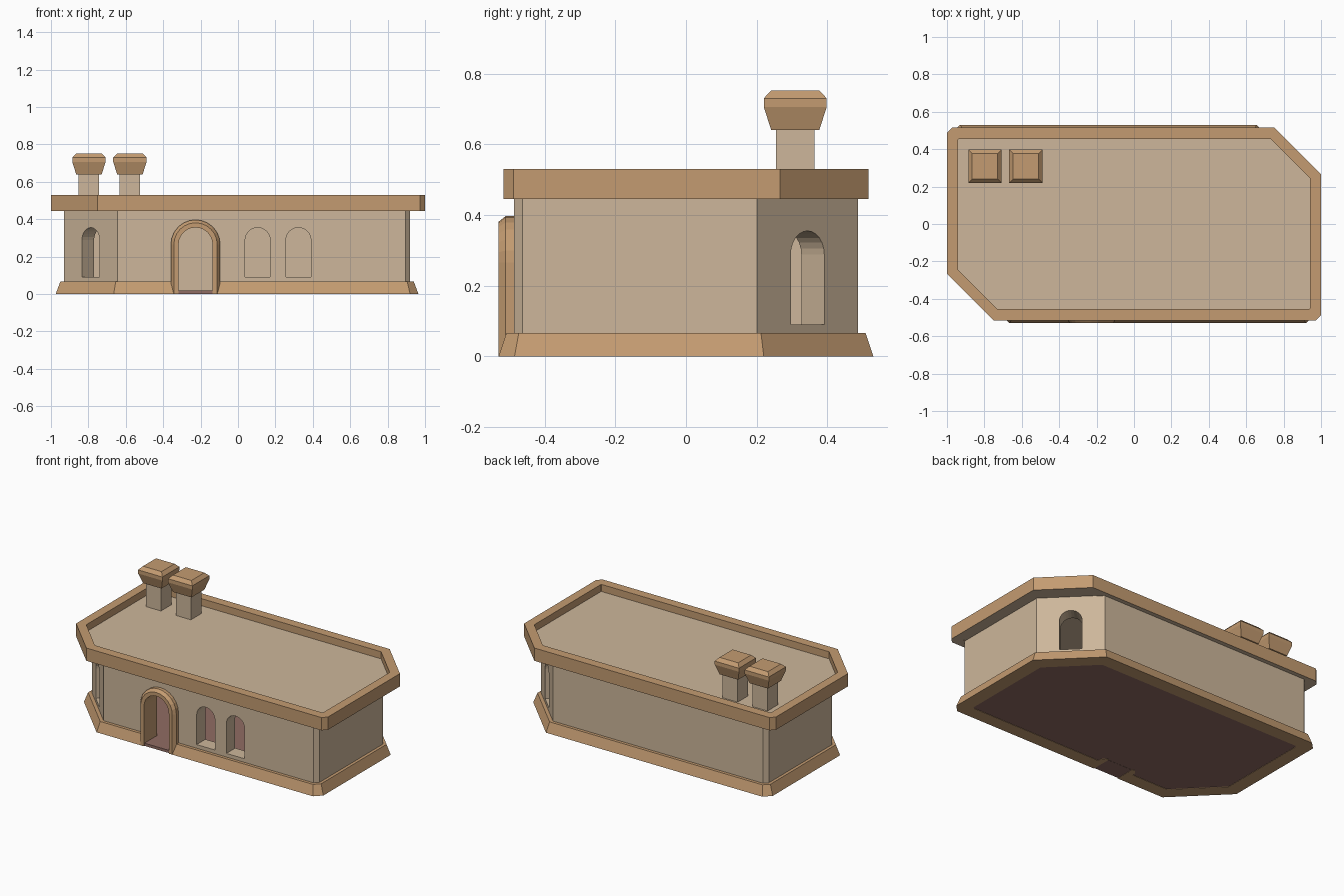
import bpy, bmesh, math
from mathutils import Matrix, Vector

if "Cube" in bpy.data.objects:
    bpy.data.objects.remove(bpy.data.objects["Cube"])


def material(name, rgb):
    m = bpy.data.materials.new(name)
    m.use_nodes = True
    m.diffuse_color = (*rgb, 1)
    bsdf = m.node_tree.nodes["Principled BSDF"]
    bsdf.inputs["Base Color"].default_value = (*rgb, 1)
    bsdf.inputs["Roughness"].default_value = 0.9
    return m


PLASTER = material("pale plaster", (0.61, 0.47, 0.325))
STONE = material("warm stone", (0.55, 0.33, 0.165))
FLOOR = material("red brown floor", (0.28, 0.15, 0.125))


def loft(name, loops, mat, closed=False):
    """Skin a row of closed loops; cap the ends, or join last to first."""
    bm = bmesh.new()
    rows = [[bm.verts.new(p) for p in loop] for loop in loops]
    n = len(rows[0])
    pairs = list(zip(rows, rows[1:])) + ([(rows[-1], rows[0])] if closed else [])
    for a, b in pairs:
        for i in range(n):
            j = (i + 1) % n
            bm.faces.new((a[i], a[j], b[j], b[i]))
    if not closed:
        bm.faces.new(rows[0])
        bm.faces.new(rows[-1])
    bmesh.ops.recalc_face_normals(bm, faces=bm.faces)
    mesh = bpy.data.meshes.new(name)
    bm.to_mesh(mesh)
    bm.free()
    mesh.materials.append(mat)
    ob = bpy.data.objects.new(name, mesh)
    bpy.context.collection.objects.link(ob)
    return ob


def footprint(hx, hy, big, small, z, cx=-0.005):
    """Rectangle with two large and two small cut corners."""
    half = [(hx, -hy + small), (hx, hy - big), (hx - big, hy), (-hx + small, hy)]
    pts = half + [(-x, -y) for x, y in half]
    return [(x + cx, y, z) for x, y in pts]


def square(cx, cy, h, z):
    return [(cx + sx * h, cy + sy * h, z) for sx, sy in ((-1, -1), (1, -1), (1, 1), (-1, 1))]


def arch(r, spring, bottom, steps=12):
    """Arch outline as (x, z) pairs, from the lower right to the lower left."""
    arc = [math.pi * i / steps for i in range(steps + 1)]
    return [(r, bottom)] + [(r * math.cos(a), spring + r * math.sin(a)) for a in arc] + [(-r, bottom)]


def cut_arch(targets, x, y, turn, r, spring, bottom):
    """Cut an arched opening through each target."""
    outline = arch(r, spring, bottom)
    cutter = loft("opening_cutter", [[(px, d, pz) for px, pz in outline] for d in (-0.16, 0.16)], PLASTER)
    cutter.data.transform(Matrix.Translation(Vector((x, y, 0))) @ Matrix.Rotation(turn, 4, 'Z'))
    cutter.hide_render = True
    for ob in targets:
        mod = ob.modifiers.new("opening", 'BOOLEAN')
        mod.operation = 'DIFFERENCE'
        mod.solver = 'EXACT'
        mod.object = cutter
        with bpy.context.temp_override(object=ob, active_object=ob):
            bpy.ops.object.modifier_apply(modifier=mod.name)
    bpy.data.objects.remove(cutter)


# Hollow walls and sloping plinth
wall_out, wall_in = (0.925, 0.487, 0.286, 0.025), (0.833, 0.395, 0.232, 0.004)
walls = loft("walls", [footprint(*wall_out, 0.004), footprint(*wall_out, 0.46),
                       footprint(*wall_in, 0.46), footprint(*wall_in, 0.004)], PLASTER, closed=True)
core = (0.88, 0.442, 0.26, 0.01)
plinth = loft("plinth", [footprint(0.97, 0.53, 0.31, 0.045, 0), footprint(0.945, 0.508, 0.296, 0.035, 0.066),
                         footprint(*core, 0.066), footprint(*core, 0)], STONE, closed=True)

# Windows: two in front, one in each large cut corner
for x in (0.105, 0.323):
    cut_arch([walls], x, -0.44, 0, 0.067, 0.288, 0.09)
for s in (-1, 1):
    cut_arch([walls], s * 0.7825 - 0.005, s * 0.344, math.radians(-45), 0.067, 0.288, 0.09)

# Doorway with a bevelled surround lining the wall
DOOR_X, SPRING = -0.227, 0.265
cut_arch([walls, plinth], DOOR_X, -0.45, 0, 0.11, SPRING, -0.05)
section = [(0.091, -0.394), (0.091, -0.53), (0.116, -0.53), (0.132, -0.51), (0.132, -0.42), (0.112, -0.394)]
rails = [[(DOOR_X + x, y, z) for x, z in arch(r, SPRING, 0)] for r, y in section]
loft("door_surround", list(zip(*rails)), STONE)

# Floor and threshold
loft("floor", [footprint(*core, z) for z in (0.002, 0.018)], FLOOR)
loft("threshold", [[(DOOR_X + x, y, z) for x, y in ((-0.092, -0.525), (0.092, -0.525), (0.092, -0.4), (-0.092, -0.4))]
                   for z in (0.001, 0.019)], FLOOR)

# Roof deck and parapet; the parapet underside is plaster
loft("roof_deck", [footprint(0.945, 0.46, 0.213, 0.004, z, 0) for z in (0.448, 0.483)], PLASTER)
rim_out, rim_in = (1.0, 0.516, 0.25, 0.028), (0.94, 0.455, 0.21, 0.004)
parapet = loft("parapet", [footprint(*rim_out, 0.445, 0), footprint(*rim_out, 0.53, 0),
                           footprint(*rim_in, 0.53, 0), footprint(*rim_in, 0.445, 0)], STONE, closed=True)
parapet.data.materials.append(PLASTER)
for face in parapet.data.polygons:
    if face.normal.z < -0.5:
        face.material_index = 1

# Two chimneys with flared caps
for side, x in (("right", -0.797), ("left", -0.578)):
    loft(side + "_chimney_shaft", [square(x, 0.309, 0.055, z) for z in (0.47, 0.65)], PLASTER)
    profile = [(0.068, 0.64), (0.089, 0.706), (0.089, 0.73), (0.068, 0.752)]
    loft(side + "_chimney_cap", [square(x, 0.309, h, z) for h, z in profile], STONE)
